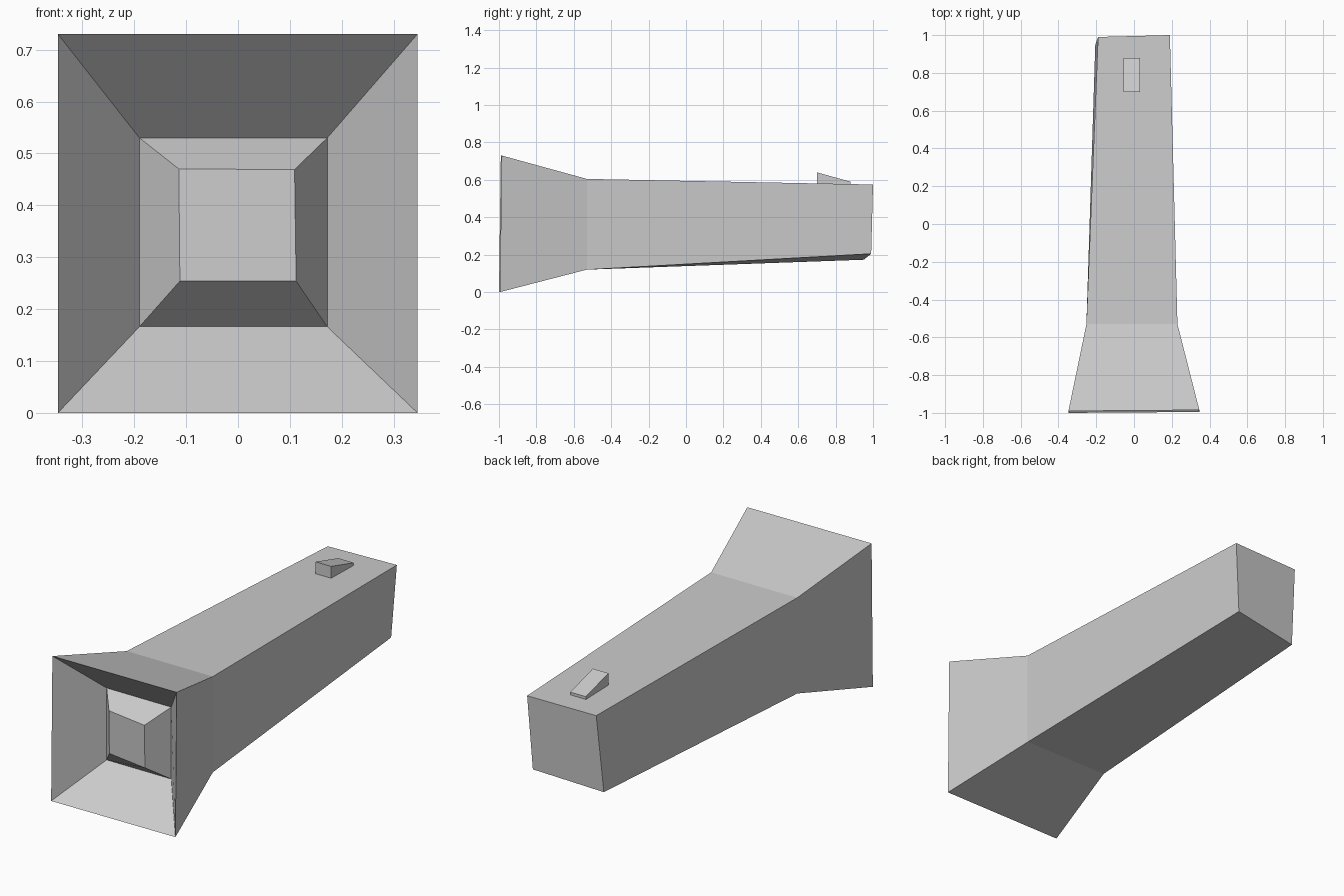
import bpy

if "Cube" in bpy.data.objects:
    bpy.data.objects.remove(bpy.data.objects["Cube"])


def ring(x0, x1, z0, z1, y):
    """Rectangular section, counter-clockwise seen from the front."""
    return [(x0, y, z0), (x1, y, z0), (x1, y, z1), (x0, y, z1)]


def loft(name, rings, cap_start=False, cap_end=False):
    """Join four-sided sections, listed from back to front along the surface."""
    verts = [p for r in rings for p in r]
    faces = []
    for k in range(len(rings) - 1):
        a, b = 4 * k, 4 * k + 4
        for i in range(4):
            j = (i + 1) % 4
            faces.append((a + i, a + j, b + j, b + i))
    if cap_start:
        faces.append((3, 2, 1, 0))
    if cap_end:
        n = len(verts)
        faces.append((n - 4, n - 3, n - 2, n - 1))
    mesh = bpy.data.meshes.new(name)
    mesh.from_pydata(verts, [], faces)
    mesh.update()
    obj = bpy.data.objects.new(name, mesh)
    bpy.context.collection.objects.link(obj)
    return obj


# Slightly skewed tail end
tail = [(-0.205, 0.95, 0.173), (0.165, 0.99, 0.205),
        (0.19, 1.0, 0.575), (-0.19, 0.99, 0.572)]
neck = ring(-0.252, 0.23, 0.12, 0.605, -0.53)
# Mouth of the head, leaning back a little at the top
mouth = [(-0.347, -1.0, 0.0), (0.346, -0.995, 0.0),
         (0.346, -0.985, 0.73), (-0.347, -0.99, 0.73)]
socket = ring(-0.19, 0.172, 0.166, 0.53, -0.78)
# Front of the bulb, turned slightly
bulb_front = [(-0.112, -0.87, 0.254), (0.112, -0.905, 0.254),
              (0.109, -0.905, 0.469), (-0.114, -0.87, 0.47)]

loft("torch_casing", [tail, neck, mouth], cap_start=True)
loft("reflector", [mouth, socket])
loft("bulb", [socket, bulb_front], cap_end=True)

# Wedge-shaped slide switch
loft("switch", [ring(-0.055, 0.032, 0.573, 0.59, 0.88),
                ring(-0.055, 0.032, 0.573, 0.64, 0.70)],
     cap_start=True, cap_end=True)
